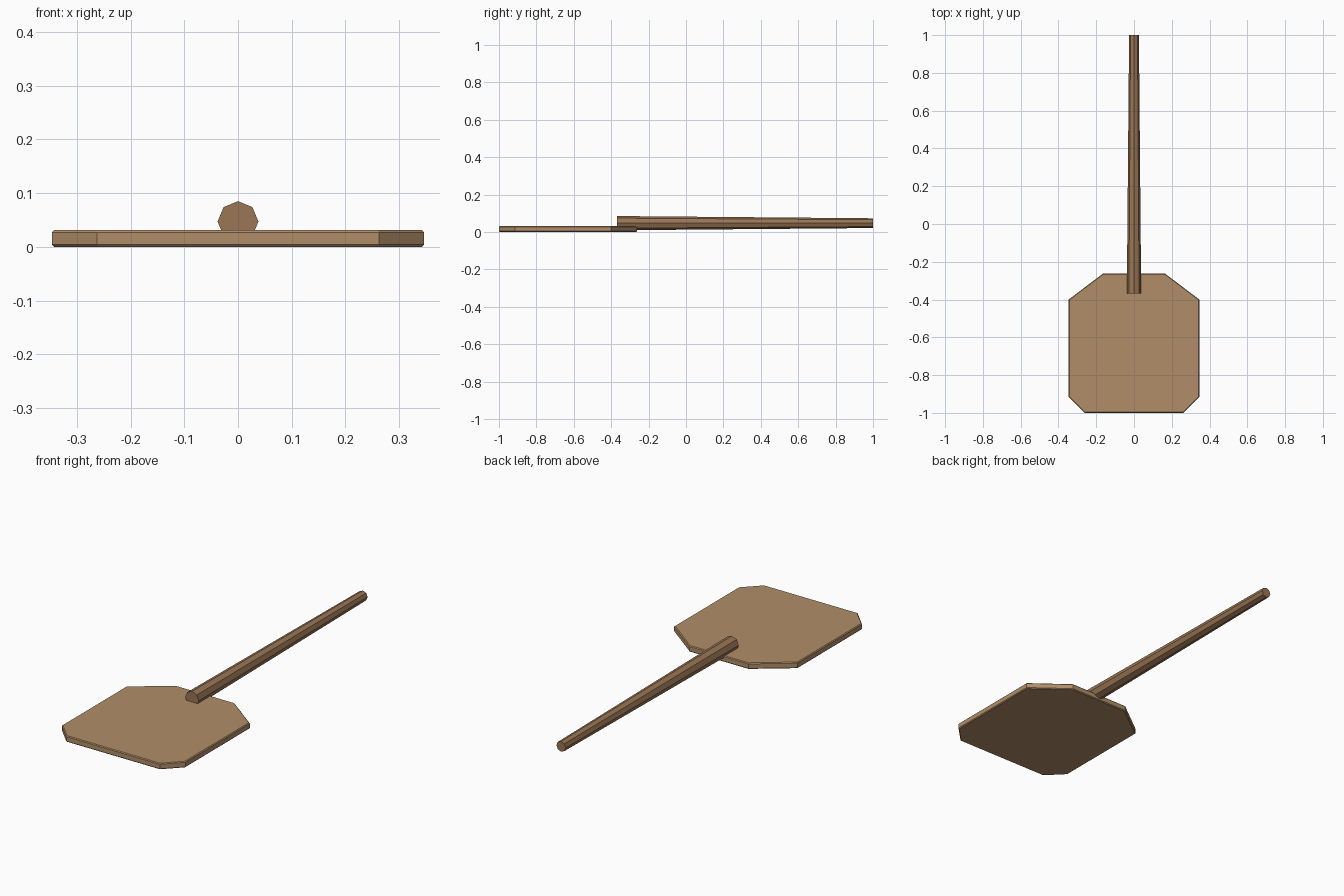
import bpy, bmesh, math
from mathutils import Matrix

if "Cube" in bpy.data.objects:
    bpy.data.objects.remove(bpy.data.objects["Cube"])


def material(name, rgb):
    m = bpy.data.materials.new(name)
    m.diffuse_color = (*rgb, 1)
    m.use_nodes = True
    m.node_tree.nodes["Principled BSDF"].inputs["Base Color"].default_value = m.diffuse_color
    return m


def add_object(name, bm, mat):
    bmesh.ops.recalc_face_normals(bm, faces=bm.faces)
    mesh = bpy.data.meshes.new(name)
    bm.to_mesh(mesh)
    bm.free()
    mesh.materials.append(mat)
    ob = bpy.data.objects.new(name, mesh)
    bpy.context.collection.objects.link(ob)
    return ob


# Flat blade: half outline mirrored, extruded, rims slightly chamfered
half = [(0.262, -1.0), (0.346, -0.915), (0.346, -0.4), (0.165, -0.263)]
outline = half + [(-x, y) for x, y in reversed(half)]
bm = bmesh.new()
base = bm.faces.new([bm.verts.new((x, y, 0)) for x, y in outline])
top = bmesh.ops.extrude_face_region(bm, geom=[base])["geom"]
bmesh.ops.translate(bm, vec=(0, 0, 0.031),
                    verts=[g for g in top if isinstance(g, bmesh.types.BMVert)])
blade = add_object("blade", bm, material("pale_wood", (0.44, 0.27, 0.14)))
bevel = blade.modifiers.new("rim_chamfer", "BEVEL")
bevel.width = 0.004
bevel.segments = 1
bevel.limit_method = "ANGLE"
bevel.angle_limit = math.radians(60)

# Tapered eight-sided handle lying along y, sunk into the blade
y0, y1 = -0.368, 1.0
bm = bmesh.new()
bmesh.ops.create_cone(bm, cap_ends=True, segments=8, radius1=0.038, radius2=0.026,
                      depth=y1 - y0,
                      matrix=Matrix.Translation((0, (y0 + y1) / 2, 0.047))
                      @ Matrix.Rotation(-math.pi / 2, 4, "X"))
add_object("handle", bm, material("dark_wood", (0.32, 0.18, 0.09)))
